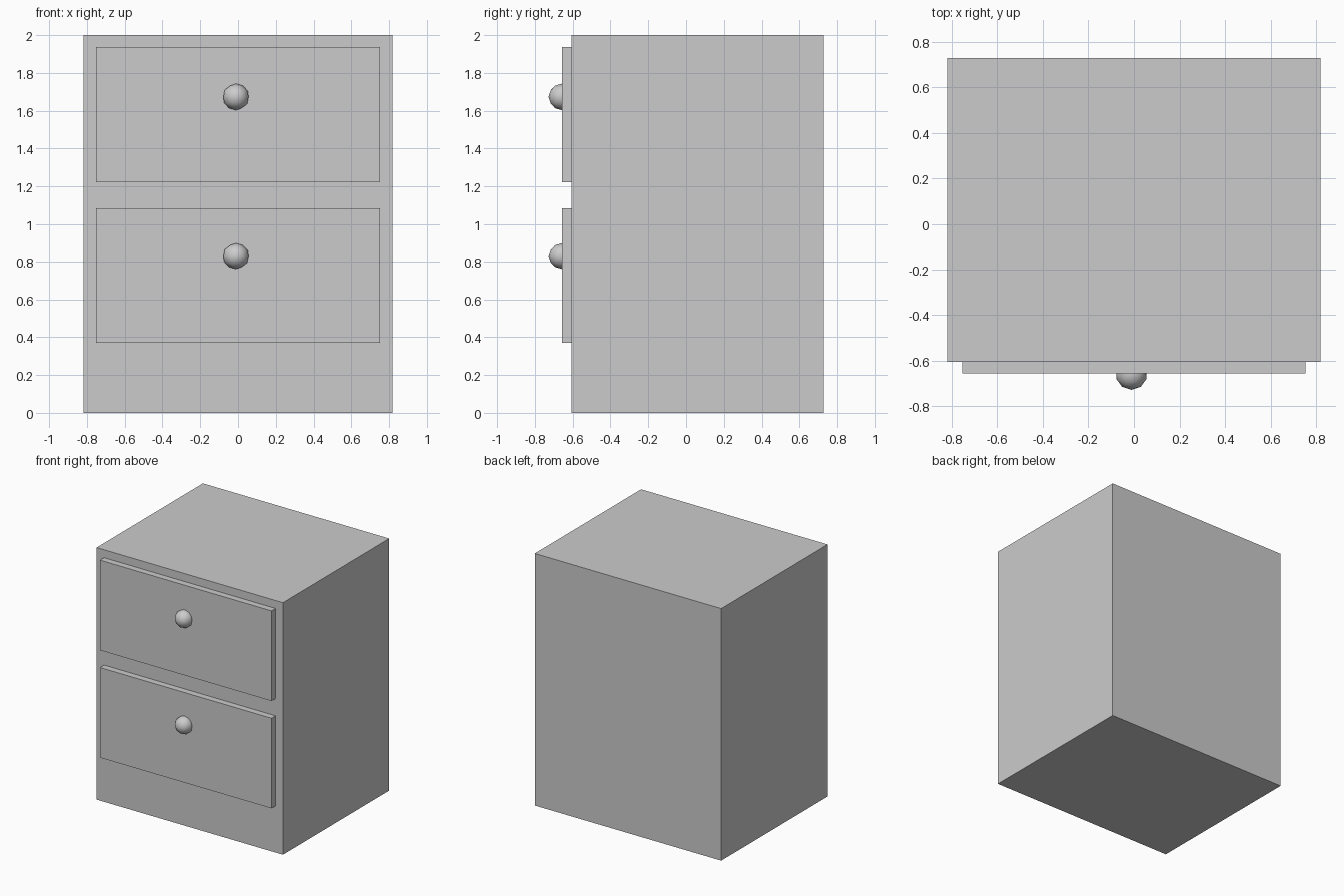
import bpy
from mathutils import Vector

if "Cube" in bpy.data.objects:
    bpy.data.objects.remove(bpy.data.objects["Cube"])


def box(name, lo, hi):
    """Axis-aligned box between two opposite corners."""
    lo, hi = Vector(lo), Vector(hi)
    bpy.ops.mesh.primitive_cube_add(size=1, location=(lo + hi) / 2)
    ob = bpy.context.object
    ob.name = name
    ob.scale = hi - lo
    bpy.ops.object.transform_apply(location=False, rotation=False, scale=True)
    return ob


def knob(name, z):
    """Low-poly round knob, half sunk into the drawer front."""
    bpy.ops.mesh.primitive_ico_sphere_add(subdivisions=2, radius=0.07,
                                          location=(-0.011, -0.658, z))
    ob = bpy.context.object
    ob.name = name
    bpy.ops.object.shade_smooth()


# Cabinet body
box("cabinet_body", (-0.818, -0.605, 0), (0.818, 0.728, 2))

# Drawer fronts with their knobs
for label, bottom, top, knob_z in (("upper", 1.222, 1.937, 1.673),
                                   ("lower", 0.37, 1.085, 0.83)):
    box(label + "_drawer_front", (-0.753, -0.656, bottom), (0.753, -0.595, top))
    knob(label + "_drawer_knob", knob_z)
